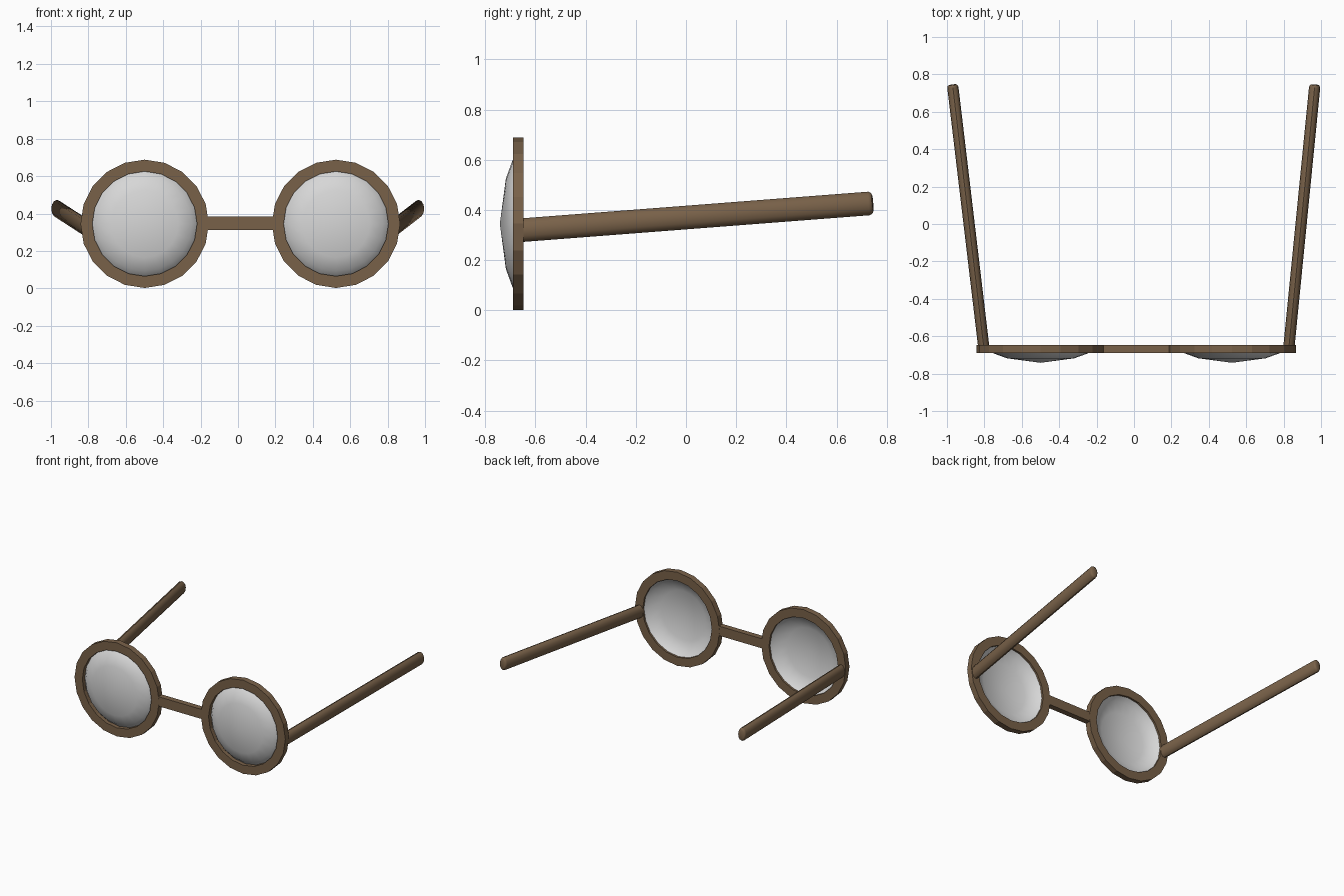
import bpy, bmesh, math
from mathutils import Vector

if "Cube" in bpy.data.objects:
    bpy.data.objects.remove(bpy.data.objects["Cube"])


def material(name, rgb):
    m = bpy.data.materials.new(name)
    m.diffuse_color = (*rgb, 1)
    m.use_nodes = True
    m.node_tree.nodes["Principled BSDF"].inputs["Base Color"].default_value = m.diffuse_color
    return m


BROWN = material("brown_frame", (0.19, 0.12, 0.066))
GREY = material("pale_glass", (0.68, 0.68, 0.68))
FRONT, BACK, MID_Z = -0.69, -0.647, 0.345
SIDES = 20


def finish(bm, name, mat, smooth=False, recalc=True):
    if recalc:
        bmesh.ops.recalc_face_normals(bm, faces=bm.faces)
    me = bpy.data.meshes.new(name)
    bm.to_mesh(me)
    bm.free()
    me.materials.append(mat)
    for p in me.polygons:
        p.use_smooth = smooth
    ob = bpy.data.objects.new(name, me)
    bpy.context.collection.objects.link(ob)
    return ob


def circle(bm, cx, r, y):
    return [bm.verts.new((cx + r * math.cos(math.tau * i / SIDES), y,
                          MID_Z + r * math.sin(math.tau * i / SIDES)))
            for i in range(SIDES)]


def bridge(bm, a, b):
    n = len(a)
    for i in range(n):
        j = (i + 1) % n
        bm.faces.new((a[i], a[j], b[j], b[i]))


def rim(name, cx):
    bm = bmesh.new()
    loops = [circle(bm, cx, r, y) for r, y in
             ((0.343, FRONT), (0.343, BACK), (0.28, BACK), (0.28, FRONT))]
    for k in range(4):
        bridge(bm, loops[k], loops[(k + 1) % 4])
    finish(bm, name, BROWN)


def lens(name, cx):
    # shallow open dome bulging forwards
    bm = bmesh.new()
    loops = [circle(bm, cx, r, y) for r, y in
             ((0.281, -0.66), (0.252, -0.692), (0.18, -0.718))]
    for a, b in zip(loops, loops[1:]):
        bridge(bm, a, b)
    tip = bm.verts.new((cx, -0.742, MID_Z))
    for i in range(SIDES):
        bm.faces.new((loops[-1][i], loops[-1][(i + 1) % SIDES], tip))
    finish(bm, name, GREY, smooth=True, recalc=False)


def temple(name, start, end):
    # oval arm with a slightly rounded tip
    bm = bmesh.new()
    a, b = Vector(start), Vector(end)
    axis = (b - a).normalized()
    side = axis.cross(Vector((0, 0, 1))).normalized()
    up = side.cross(axis)
    n, loops = 12, []
    for centre, s in ((a, 1), (b - axis * 0.014, 1), (b - axis * 0.004, 0.88), (b, 0.7)):
        loops.append([bm.verts.new(centre + side * 0.03 * s * math.cos(math.tau * i / n)
                                   + up * 0.047 * s * math.sin(math.tau * i / n))
                      for i in range(n)])
    for p, q in zip(loops, loops[1:]):
        bridge(bm, p, q)
    bm.faces.new(loops[0])
    bm.faces.new(loops[-1])
    ob = finish(bm, name, BROWN)
    bpy.context.view_layer.objects.active = ob
    ob.select_set(True)
    bpy.ops.object.shade_smooth_by_angle(angle=math.radians(40))
    ob.select_set(False)


# rims, lenses and arms for both sides
for label, cx, x0, x1 in (("left", -0.499, -0.803, -0.97), ("right", 0.524, 0.828, 0.967)):
    rim(label + "_rim", cx)
    lens(label + "_lens", cx)
    temple(label + "_arm", (x0, -0.66, 0.319), (x1, 0.744, 0.427))

# nose bridge bar
bm = bmesh.new()
bmesh.ops.create_cube(bm, size=1)
for v in bm.verts:
    v.co = (0.0125 + v.co.x * 0.36, (FRONT + BACK) / 2 + v.co.y * 0.041, 0.348 + v.co.z * 0.07)
finish(bm, "nose_bridge", BROWN)
